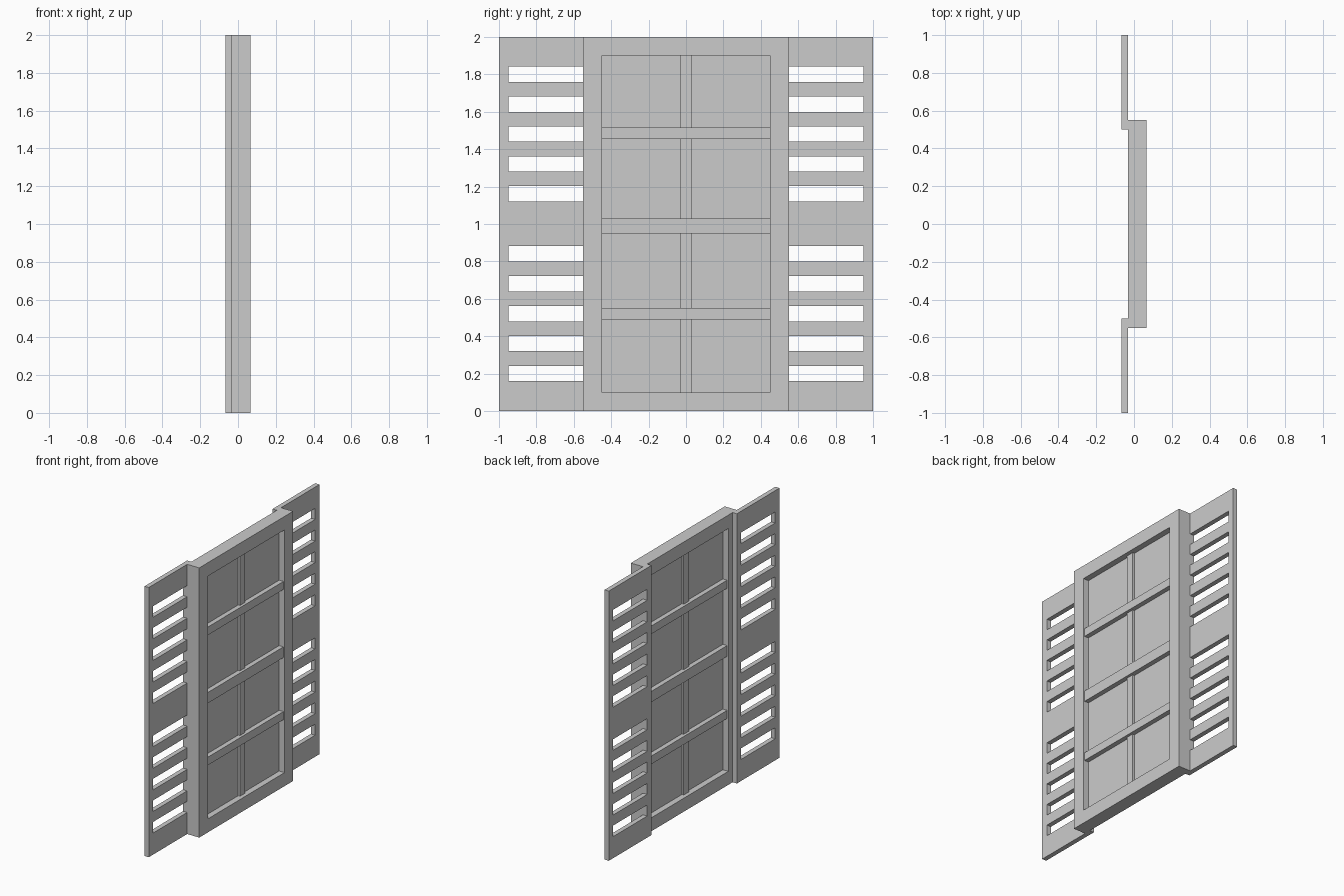
import bpy, bmesh

if "Cube" in bpy.data.objects:
    bpy.data.objects.remove(bpy.data.objects["Cube"])

X_BACK, X_MID, X_FRONT = -0.067, -0.032, 0.067
X_GLASS = (X_MID + X_FRONT) / 2


def grid_plate(name, xs, ys, zs, is_solid):
    """Extruded plate in the YZ plane, built on a grid with open cells."""
    bm = bmesh.new()
    for i in range(len(ys) - 1):
        for j in range(len(zs) - 1):
            if is_solid(i, j):
                pts = [(i, j), (i + 1, j), (i + 1, j + 1), (i, j + 1)]
                bm.faces.new([bm.verts.new((xs[0], ys[a], zs[b])) for a, b in pts])
    bmesh.ops.remove_doubles(bm, verts=bm.verts, dist=1e-5)
    ext = bmesh.ops.extrude_face_region(bm, geom=bm.faces[:], use_keep_orig=True)
    verts = [v for v in ext["geom"] if isinstance(v, bmesh.types.BMVert)]
    bmesh.ops.translate(bm, verts=verts, vec=(xs[1] - xs[0], 0, 0))
    bmesh.ops.recalc_face_normals(bm, faces=bm.faces)
    bmesh.ops.dissolve_limit(bm, angle_limit=0.01, verts=bm.verts, edges=bm.edges)
    mesh = bpy.data.meshes.new(name)
    bm.to_mesh(mesh)
    bm.free()
    obj = bpy.data.objects.new(name, mesh)
    bpy.context.collection.objects.link(obj)
    return obj


def bar(name, depth, y0, y1, z0, z1):
    xs = (X_GLASS - depth / 2, X_GLASS + depth / 2)
    return grid_plate(name, xs, (y0, y1), (z0, z1), lambda i, j: True)


# Slotted shutters behind both sides of the window
slots = [0.16 + 0.16 * k for k in range(5)] + [1.12 + 0.16 * k for k in range(5)]
levels = [0.0] + [z for s in slots for z in (s, s + 0.082)] + [2.0]
for side, ys in (("left", (-1, -0.95, -0.55, -0.5)), ("right", (0.5, 0.55, 0.95, 1))):
    grid_plate("shutter_" + side, (X_BACK, X_MID), ys, levels,
               lambda i, j: i != 1 or j % 2 == 0)

# Window frame
grid_plate("window_frame", (X_MID, X_FRONT), (-0.55, -0.45, 0.45, 0.55),
           (0, 0.1, 1.9, 2), lambda i, j: (i, j) != (1, 1))

# Glass pane
bar("glass_pane", 0.01, -0.45, 0.45, 0.1, 1.9)

# Horizontal rails and the thinner upright bars between them
rails = [(0.49, 0.55), (0.95, 1.03), (1.455, 1.515)]
for k, (z0, z1) in enumerate(rails):
    bar(f"window_rail_{k}", 0.08, -0.45, 0.45, z0, z1)
edges = [0.1] + [z for r in rails for z in r] + [1.9]
for k in range(4):
    bar(f"upright_bar_{k}", 0.04, -0.03, 0.03, edges[2 * k], edges[2 * k + 1])
